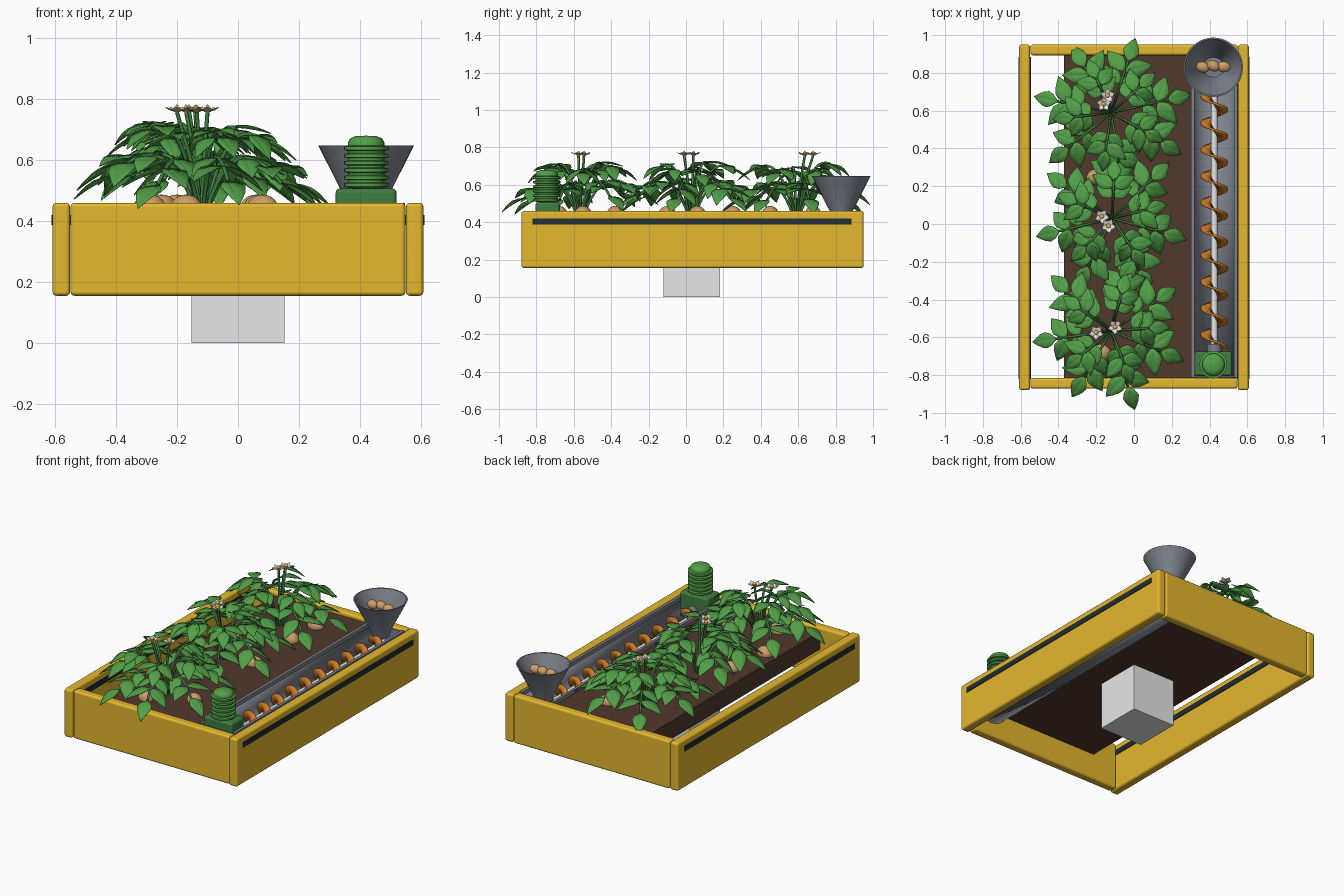
import bpy, bmesh, math, random
from mathutils import Vector, Matrix

random.seed(4)
if "Cube" in bpy.data.objects:
    bpy.data.objects.remove(bpy.data.objects["Cube"])


def material(name, r, g, b):
    m = bpy.data.materials.new(name)
    m.use_nodes = True
    m.diffuse_color = (r, g, b, 1)
    m.node_tree.nodes["Principled BSDF"].inputs["Base Color"].default_value = (r, g, b, 1)
    return m


YELLOW = material("yellow paint", .78, .48, .028)
BLACK = material("dark rail", .015, .025, .03)
GREY = material("light grey", .8, .8, .8)
SOIL = material("brown soil", .085, .04, .025)
STEEL = material("blue grey steel", .21, .225, .265)
COPPER = material("copper orange", .62, .2, .022)
TAN = material("tan tuber", .6, .34, .14)
LEAF = material("leaf green", .085, .35, .065)
GREEN = material("dark green", .05, .2, .05)
WHITE = material("petal white", .8, .78, .82)


def add_mesh(name, bm, mat, smooth=None):
    bmesh.ops.recalc_face_normals(bm, faces=bm.faces)
    me = bpy.data.meshes.new(name)
    bm.to_mesh(me)
    bm.free()
    me.materials.append(mat)
    ob = bpy.data.objects.new(name, me)
    bpy.context.collection.objects.link(ob)
    if smooth:
        bpy.ops.object.select_all(action='DESELECT')
        ob.select_set(True)
        bpy.context.view_layer.objects.active = ob
        bpy.ops.object.shade_smooth_by_angle(angle=math.radians(smooth))
    return ob


def box(name, x, y, z, mat, bevel=0):
    bm = bmesh.new()
    bmesh.ops.create_cube(bm, size=1)
    for v in bm.verts:
        for i, (lo, hi) in enumerate((x, y, z)):
            v.co[i] = lo if v.co[i] < 0 else hi
    if bevel:
        bmesh.ops.bevel(bm, geom=bm.edges[:], offset=bevel, segments=3,
                        profile=.5, affect='EDGES')
    ob = add_mesh(name, bm, mat, 35 if bevel else None)
    if bevel:
        ob.modifiers.new("flat sides", 'WEIGHTED_NORMAL').weight = 100


def lathe(name, profile, centre, mat, sides=32, smooth=35):
    """Spin (radius, height) points around a vertical axis."""
    bm = bmesh.new()
    vs = [bm.verts.new((r, 0, z)) for r, z in profile]
    es = [bm.edges.new(p) for p in zip(vs, vs[1:])]
    bmesh.ops.spin(bm, geom=vs + es, cent=(0, 0, 0), axis=(0, 0, 1),
                   angle=math.tau, steps=sides, use_duplicate=False)
    bmesh.ops.remove_doubles(bm, verts=bm.verts, dist=.0001)
    bmesh.ops.translate(bm, verts=bm.verts, vec=centre)
    add_mesh(name, bm, mat, smooth)


def rod_y(name, x, z, r, y0, y1, mat):
    bm = bmesh.new()
    bmesh.ops.create_cone(bm, cap_ends=True, segments=20, radius1=r, radius2=r, depth=y1 - y0,
                          matrix=Matrix.Translation((x, (y0 + y1) / 2, z))
                          @ Matrix.Rotation(math.pi / 2, 4, 'X'))
    add_mesh(name, bm, mat, 35)


def tubers(name, spots, size):
    bm = bmesh.new()
    for p in spots:
        turn = Matrix.Rotation(random.uniform(-.6, .6), 4, 'Z')
        bmesh.ops.create_uvsphere(bm, u_segments=16, v_segments=10, radius=1,
                                  matrix=Matrix.Translation(p) @ turn @ Matrix.Diagonal((*size, 1)))
    add_mesh(name, bm, TAN, 180)


def tubes(name, paths, radius, mat):
    cu = bpy.data.curves.new(name, 'CURVE')
    cu.dimensions = '3D'
    cu.bevel_depth = radius
    cu.bevel_resolution = 1
    cu.use_fill_caps = True
    for pts in paths:
        sp = cu.splines.new('POLY')
        sp.points.add(len(pts) - 1)
        for q, p in zip(sp.points, pts):
            q.co = (*p, 1)
    cu.materials.append(mat)
    bpy.context.collection.objects.link(bpy.data.objects.new(name, cu))


# Planter frame, rails showing on both faces of the side walls, and pedestal
for side, s in (("right", -1), ("left", 1)):
    box(side + "_wall", sorted((s * .55, s * .608)), (-.88, .95), (.155, .46), YELLOW, .014)
    box(side + "_rail", sorted((s * .545, s * .612)), (-.82, .885), (.387, .42), BLACK)
for end, y in (("front", (-.872, -.815)), ("back", (.893, .95))):
    box(end + "_wall", (-.549, .549), y, (.155, .46), YELLOW, .014)
box("pedestal", (-.153, .153), (-.12, .183), (0, .305), GREY)
box("soil_bed", (-.37, .31), (-.816, .895), (.322, .435), SOIL)

# Trough: U section extruded along y, with end plates and rim strips
AX, AZ, R, SZ = .425, .365, .113, .368
bm = bmesh.new()
arc = [(AX - R, .45)] + [(AX - R * math.cos(a), AZ - R * math.sin(a))
                         for a in (math.pi * i / 20 for i in range(21))] + [(AX + R, .45)]
ends = [[bm.verts.new((x, y, z)) for x, z in arc] for y in (-.815, .895)]
for i in range(len(arc) - 1):
    bm.faces.new((ends[0][i], ends[0][i + 1], ends[1][i + 1], ends[1][i]))
trough = add_mesh("trough", bm, STEEL, 35)
mod = trough.modifiers.new("wall", 'SOLIDIFY')
mod.thickness = .012
mod.offset = 0
for end, y in (("front", -.81), ("back", .885)):
    bm = bmesh.new()
    face = bm.faces.new([bm.verts.new((x, y, z)) for x, z in arc])
    new = bmesh.ops.extrude_face_region(bm, geom=[face])["geom"]
    bmesh.ops.translate(bm, verts=[g for g in new if isinstance(g, bmesh.types.BMVert)],
                        vec=(0, .008, 0))
    add_mesh("trough_" + end + "_plate", bm, STEEL)
for side, s in (("right", -1), ("left", 1)):
    x = AX + s * R
    box("trough_" + side + "_rim", (x - .009, x + .009), (-.812, .89), (.435, .459), STEEL)

# Feed screw on its shaft
rod_y("screw_shaft", AX, SZ, .017, -.67, .86, GREY)
bm = bmesh.new()
turns, steps, rows = 10.5, 20, []
for i in range(int(turns * steps) + 1):
    a = math.tau * i / steps
    y = -.65 + .14 * i / steps
    rows.append([bm.verts.new((AX + r * math.cos(a), y, SZ + r * math.sin(a)))
                 for r in (.013, .072)])
for a, b in zip(rows, rows[1:]):
    bm.faces.new((a[0], a[1], b[1], b[0]))
screw = add_mesh("screw_blade", bm, COPPER, 60)
screw.modifiers.new("thickness", 'SOLIDIFY').thickness = .012

# Ribbed motor
MC = (.42, -.745, 0)
box("motor_base", (.32, .52), (-.805, -.675), (.39, .507), GREEN, .015)
ribs = [(0, .5)]
for i in range(6):
    z = .51 + i * .024
    ribs += [(.06, z), (.073, z + .003), (.073, z + .014), (.06, z + .017)]
ribs += [(.06, .658), (.053, .67), (.036, .678), (0, .68)]
lathe("motor", ribs, MC, LEAF, 24)
rod_y("motor_coupling", AX, SZ + .03, .038, -.69, -.635, STEEL)

# Hopper with seed tubers
HC = (.42, .83, 0)
lathe("hopper", [(.052, .42), (.062, .46), (.157, .648), (.149, .648), (.054, .465), (.044, .42)],
      HC, STEEL, 40)
lathe("hopper_floor", [(0, .46), (.055, .46)], HC, STEEL)
tubers("seed_tubers", [(.365, .83, .6), (.42, .837, .605), (.475, .832, .6)], (.037, .029, .027))

# Tubers half buried in the soil
tubers("bed_tubers", [(x, y, .445) for x, y in (
    (-.17, -.68), (.08, -.55), (-.29, -.38), (-.25, -.1), (.07, .06), (-.2, .25),
    (.06, .45), (.07, .68))], (.053, .043, .042))


def leaflet(bm, base, direction, length):
    """Folded pointed oval that droops towards its tip."""
    d = direction.normalized()
    side = d.cross(Vector((0, 0, 1))).normalized()
    up = side.cross(d)
    rows = []
    for i, w in enumerate((.04, .72, 1, .82, .45, .02)):
        t = i / 5
        mid = base + d * length * t - up * length * .15 * t * t
        half = w * length * .29
        rows.append([bm.verts.new(mid + side * half * s + up * half * .25 * abs(s))
                     for s in (-1, 0, 1)])
    for a, b in zip(rows, rows[1:]):
        for j in (0, 1):
            bm.faces.new((a[j], a[j + 1], b[j + 1], b[j]))


def plant(name, cx, cy, start, blooms):
    bm, stems = bmesh.new(), []
    # Long drooping outer fronds, then shorter upright inner ones
    for count, reach, lift, tip, size, shift in ((7, .3, .73, .555, .155, 0),
                                                 (5, .2, .76, .68, .135, .45)):
        for k in range(count):
            a = start + shift + math.tau * k / count + random.uniform(-.08, .08)
            out = Vector((math.cos(a), math.sin(a), 0))
            side = Vector((-out.y, out.x, 0))
            far = reach * random.uniform(.93, 1.03)
            drop = tip + random.uniform(-.04, .04)
            p0 = Vector((cx, cy, .425)) + out * .015
            p1 = Vector((cx, cy, lift)) + out * far * .4
            p2 = Vector((cx, cy, drop)) + out * far

            def at(t):
                return p0 * (1 - t) ** 2 + p1 * 2 * t * (1 - t) + p2 * t * t

            stems.append([at(i / 10) for i in range(11)])
            leaflet(bm, at(1), out - Vector((0, 0, .4)), size * .95)
            for t, scale in ((.6, .85), (.84, 1)):
                for s in (-1, 1):
                    leaflet(bm, at(t), out * .5 + side * s * .85
                            + Vector((0, 0, random.uniform(-.6, .05))), size * scale)
    leaves = add_mesh(name + "_leaves", bm, LEAF, 25)
    leaves.modifiers.new("thickness", 'SOLIDIFY').thickness = .003
    # Flowers on upright stalks
    petals = bmesh.new()
    for x, y in blooms:
        top = Vector((x, y, .757))
        stems.append([Vector((cx, cy, .43)), Vector(((cx + x) / 2, (cy + y) / 2, .62)), top])
        for k in range(5):
            a = math.tau * k / 5 + start
            ring = [(0, 0, 0), (.023, -.015, .007), (.04, 0, .015), (.023, .015, .007)]
            turn = Matrix.Translation(top) @ Matrix.Rotation(a, 4, 'Z')
            petals.faces.new([petals.verts.new(turn @ Vector(c)) for c in ring])
        lathe(name + "_flower_centre", [(.012, 0), (.012, .012), (0, .026)], top, YELLOW, 10)
    flowers = add_mesh(name + "_petals", petals, WHITE)
    flowers.modifiers.new("thickness", 'SOLIDIFY').thickness = .003
    tubes(name + "_stems", stems, .007, GREEN)


# Row of three plants
plant("front_plant", -.12, -.565, -.36, [(-.2, -.575), (-.1, -.545)])
plant("middle_plant", -.115, .03, -.2, [(-.17, .04), (-.135, -.01)])
plant("back_plant", -.12, .59, .3, [(-.14, .68), (-.16, .635)])
